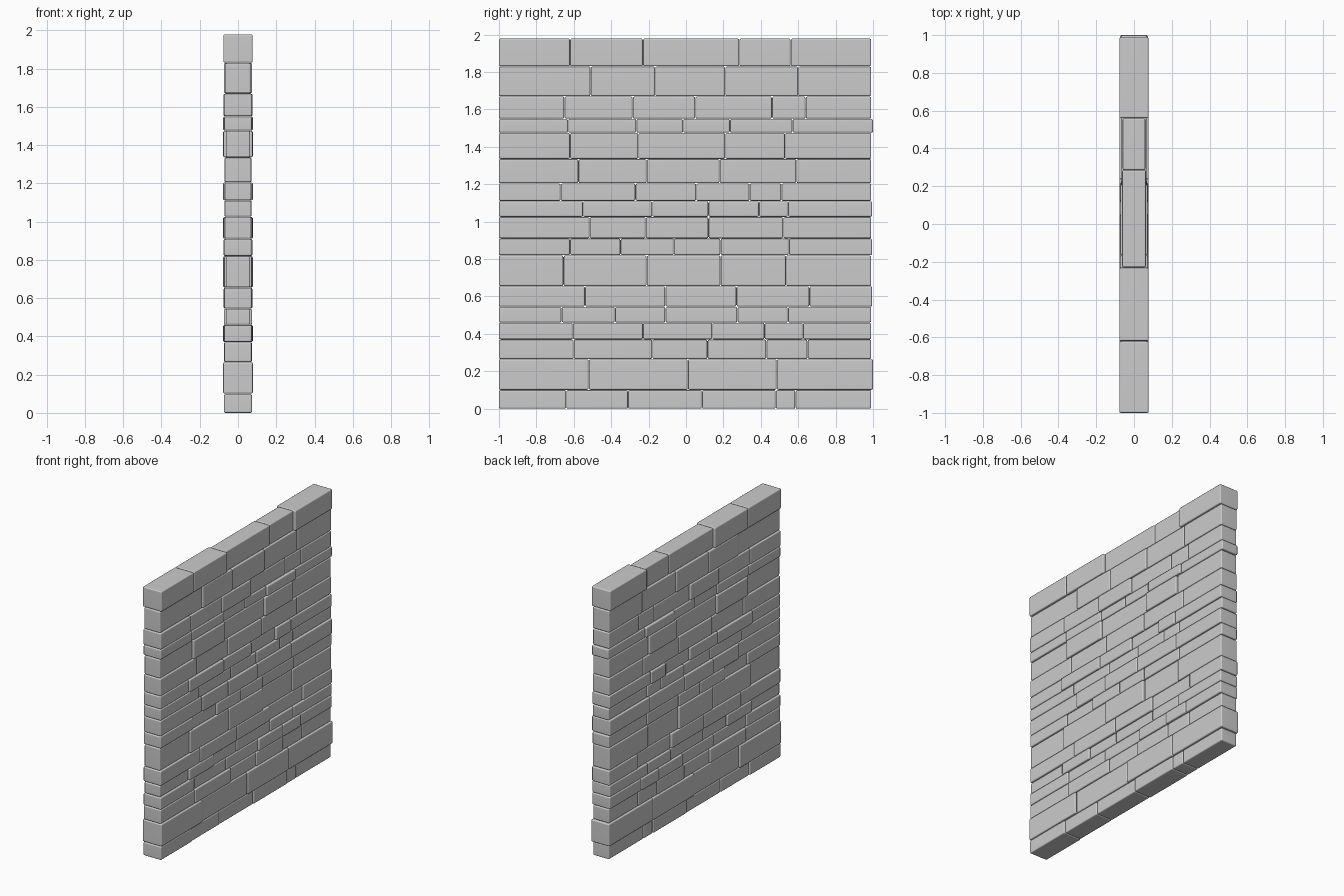
import bpy, bmesh, random
from mathutils import Matrix

random.seed(4)

# Courses: top height, half thickness of first block, right end, joints along y
courses = [
    (0.10, .073, .99, (-.64, -.31, .085, .48, .585)),
    (0.265, .078, 1.0, (-.52, .01, .485)),
    (0.37, .071, .99, (-.60, -.18, .115, .43, .65)),
    (0.46, .072, .99, (-.605, -.23, .14, .42, .625)),
    (0.545, .064, .99, (-.665, -.38, -.11, .275, .545)),
    (0.655, .072, .995, (-.54, -.11, .27, .66)),
    (0.82, .064, .99, (-.655, -.21, .185, .535)),
    (0.91, .071, .995, (-.62, -.35, -.065, .185, .55)),
    (1.025, .070, .99, (-.515, -.215, .12, .52)),
    (1.11, .070, .995, (-.55, -.18, .12, .39, .545)),
    (1.205, .070, .99, (-.67, -.27, .055, .34, .51)),
    (1.335, .070, .99, (-.575, -.21, .18, .59)),
    (1.475, .064, .99, (-.62, -.255, .21, .53)),
    (1.55, .072, 1.0, (-.63, -.265, -.015, .235, .57)),
    (1.67, .073, .99, (-.65, -.285, .05, .46, .64)),
    (1.83, .066, .99, (-.51, -.165, .21, .60)),
    (1.98, .077, .99, (-.62, -.23, .285, .56)),
]
top_course = (.077, .077, .063, .060, .077)


def block(bm, half, y0, y1, z0, z1):
    m = (Matrix.Translation((0, (y0 + y1) / 2, (z0 + z1) / 2))
         @ Matrix.Diagonal((2 * half, y1 - y0, z1 - z0, 1)))
    bmesh.ops.create_cube(bm, size=1, matrix=m)


# One object per course of stones
z = 0.0
for n, (top, first, end, joints) in enumerate(courses):
    bm = bmesh.new()
    ys = (-1.0, *joints, end)
    for i, (a, b) in enumerate(zip(ys, ys[1:])):
        half = first if i == 0 else random.uniform(.064, .077)
        if n == len(courses) - 1:
            half = top_course[i]
        # Proud stones in the middle courses
        if (n, i) in {(12, 3), (6, 2), (8, 2), (10, 1), (10, 4), (3, 4), (13, 4)}:
            half = .078
        g = .001
        block(bm, half, a + (g if i else 0), b - (g if b != end else 0),
              z + (g if n else 0), top - g)
    me = bpy.data.meshes.new(f"stone_course_{n + 1}")
    bm.to_mesh(me)
    bm.free()
    ob = bpy.data.objects.new(me.name, me)
    bpy.context.collection.objects.link(ob)
    bev = ob.modifiers.new("worn_edges", 'BEVEL')
    bev.width = 0.008
    bev.segments = 2
    for p in me.polygons:
        p.use_smooth = True
    wn = ob.modifiers.new("flat_faces", 'WEIGHTED_NORMAL')
    wn.keep_sharp = True
    z = top
